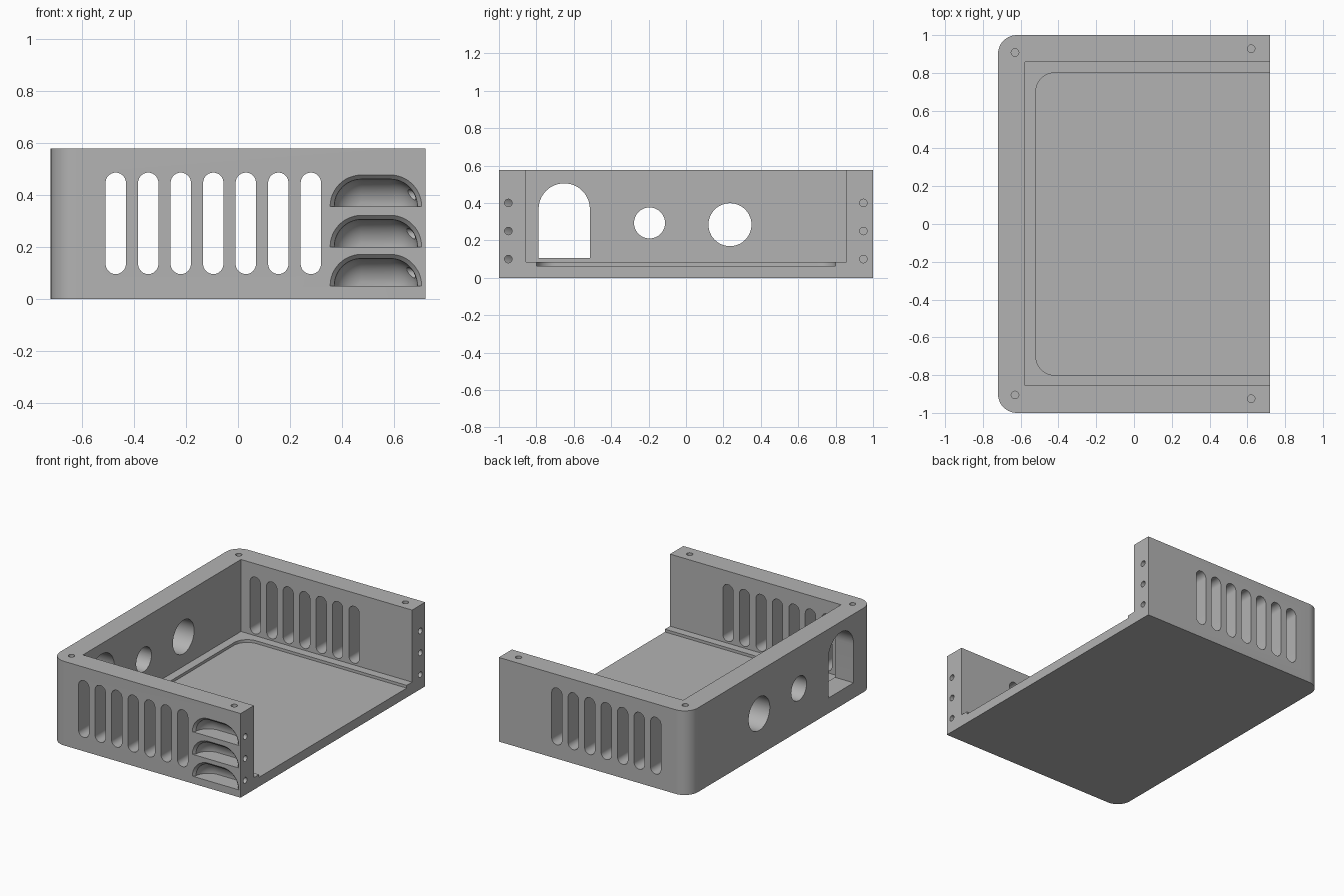
import bpy, bmesh
from math import sin, cos, pi, radians

cube = bpy.data.objects.get("Cube")
if cube:
    bpy.data.objects.remove(cube, do_unlink=True)

grey = bpy.data.materials.new("plain grey")
grey.use_nodes = True
COLOUR = (0.45, 0.45, 0.45, 1)
grey.diffuse_color = COLOUR
grey.node_tree.nodes["Principled BSDF"].inputs["Base Color"].default_value = COLOUR


def outline(u0, u1, v0, v1, radii=(0, 0, 0, 0), steps=12):
    """Rectangle with a radius per corner, from lower left anticlockwise."""
    pts = []
    corners = ((u0, v0, 1, 1), (u1, v0, -1, 1), (u1, v1, -1, -1), (u0, v1, 1, -1))
    for i, ((u, v, su, sv), r) in enumerate(zip(corners, radii)):
        count = steps if r else 0
        for k in range(count + 1):
            a = pi + i * pi / 2 + (k / steps) * pi / 2
            pts.append((u + su * r + r * cos(a), v + sv * r + r * sin(a)))
    return pts


def circle(u, v, r):
    return outline(u - r, u + r, v - r, v + r, (r,) * 4)


def loft(bm, rings):
    """Closed solid through rings of equal point count."""
    loops = [[bm.verts.new(p) for p in ring] for ring in rings]
    n = len(loops[0])
    for a, b in zip(loops, loops[1:]):
        for i in range(n):
            j = (i + 1) % n
            bm.faces.new((a[i], a[j], b[j], b[i]))
    bm.faces.new(loops[0])
    bm.faces.new(loops[-1])


def prism(bm, pts, axis, a, b):
    place = {"x": lambda u, v, w: (w, u, v),
             "y": lambda u, v, w: (u, w, v),
             "z": lambda u, v, w: (u, v, w)}[axis]
    loft(bm, [[place(u, v, w) for u, v in pts] for w in (a, b)])


def finish(bm, name):
    bmesh.ops.remove_doubles(bm, verts=bm.verts, dist=0.0002)
    bmesh.ops.recalc_face_normals(bm, faces=bm.faces)
    mesh = bpy.data.meshes.new(name)
    bm.to_mesh(mesh)
    bm.free()
    mesh.materials.append(grey)
    obj = bpy.data.objects.new(name, mesh)
    bpy.context.collection.objects.link(obj)
    return obj


# Outer block, rounded at the closed end
bm = bmesh.new()
prism(bm, outline(-0.72, 0.72, -1, 1, (0.1, 0, 0, 0.1)), "z", 0, 0.577)
tray = finish(bm, "vented_tray")

# Main cavity, open at the top and one end
cavity = bmesh.new()
prism(cavity, outline(-0.578, 0.8, -0.855, 0.858), "z", 0.083, 0.7)

# Floor recess, vent slots and end wall openings
openings = bmesh.new()
prism(openings, outline(-0.52, 0.85, -0.8, 0.8, (0.1, 0, 0, 0.1)), "z", 0.064, 0.09)
for i in range(7):
    x = -0.47 + i * 0.125
    prism(openings, outline(x - 0.039, x + 0.039, 0.095, 0.485, (0.039,) * 4), "y", -1.1, 1.1)
prism(openings, outline(-0.788, -0.514, 0.105, 0.505, (0, 0, 0.137, 0.137)), "x", -0.8, -0.53)
prism(openings, circle(-0.195, 0.293, 0.083), "x", -0.8, -0.53)
prism(openings, circle(0.235, 0.284, 0.115), "x", -0.8, -0.53)

# Domed scoops with a flared lip and a flat ledge
scoops = bmesh.new()
LIP, RADIUS, DEPTH, HALF = 0.016, 0.105, 0.095, 0.055
profile = [(-0.03, RADIUS + LIP)]
profile += [(LIP * sin(t * pi / 12), RADIUS + LIP * (1 - sin(pi / 2 - (pi / 2 - t * pi / 12))))
            for t in range(6)]
profile += [(LIP + DEPTH * sin(t * pi / 24), RADIUS * cos(t * pi / 24)) for t in range(12)]
for z in (0.05, 0.2, 0.355):
    rings = []
    for d, r in profile:
        right = [(0.53 + HALF + r * cos(a * pi / 24), -1 + d, z + r * sin(a * pi / 24)) for a in range(13)]
        left = [(1.06 - x, y, h) for x, y, h in reversed(right)]
        rings.append(right + left)
    loft(scoops, rings)

# Screw holes in the two end faces and the top rim
screws = bmesh.new()
for y in (-0.95, 0.948):
    for z in (0.1, 0.25, 0.4):
        prism(screws, circle(y, z, 0.02), "x", 0.585, 0.8)
for x, y in ((-0.63, 0.908), (0.62, 0.928), (-0.63, -0.905), (0.62, -0.925)):
    prism(screws, circle(x, y, 0.02), "z", 0.475, 0.7)

# Cut everything out, then drop the cutters
cutters = []
for name, cut in (("cavity", cavity), ("openings", openings), ("scoops", scoops), ("screws", screws)):
    cutter = finish(cut, name + "_cutter")
    cutter.hide_render = True
    mod = tray.modifiers.new(name, "BOOLEAN")
    mod.operation, mod.solver, mod.object = "DIFFERENCE", "EXACT", cutter
    cutters.append(cutter)
graph = bpy.context.evaluated_depsgraph_get()
tray.data = bpy.data.meshes.new_from_object(tray.evaluated_get(graph))
tray.modifiers.clear()
for cutter in cutters:
    bpy.data.objects.remove(cutter, do_unlink=True)

bpy.ops.object.select_all(action="DESELECT")
tray.select_set(True)
bpy.context.view_layer.objects.active = tray
bpy.ops.object.shade_smooth_by_angle(angle=radians(30))
